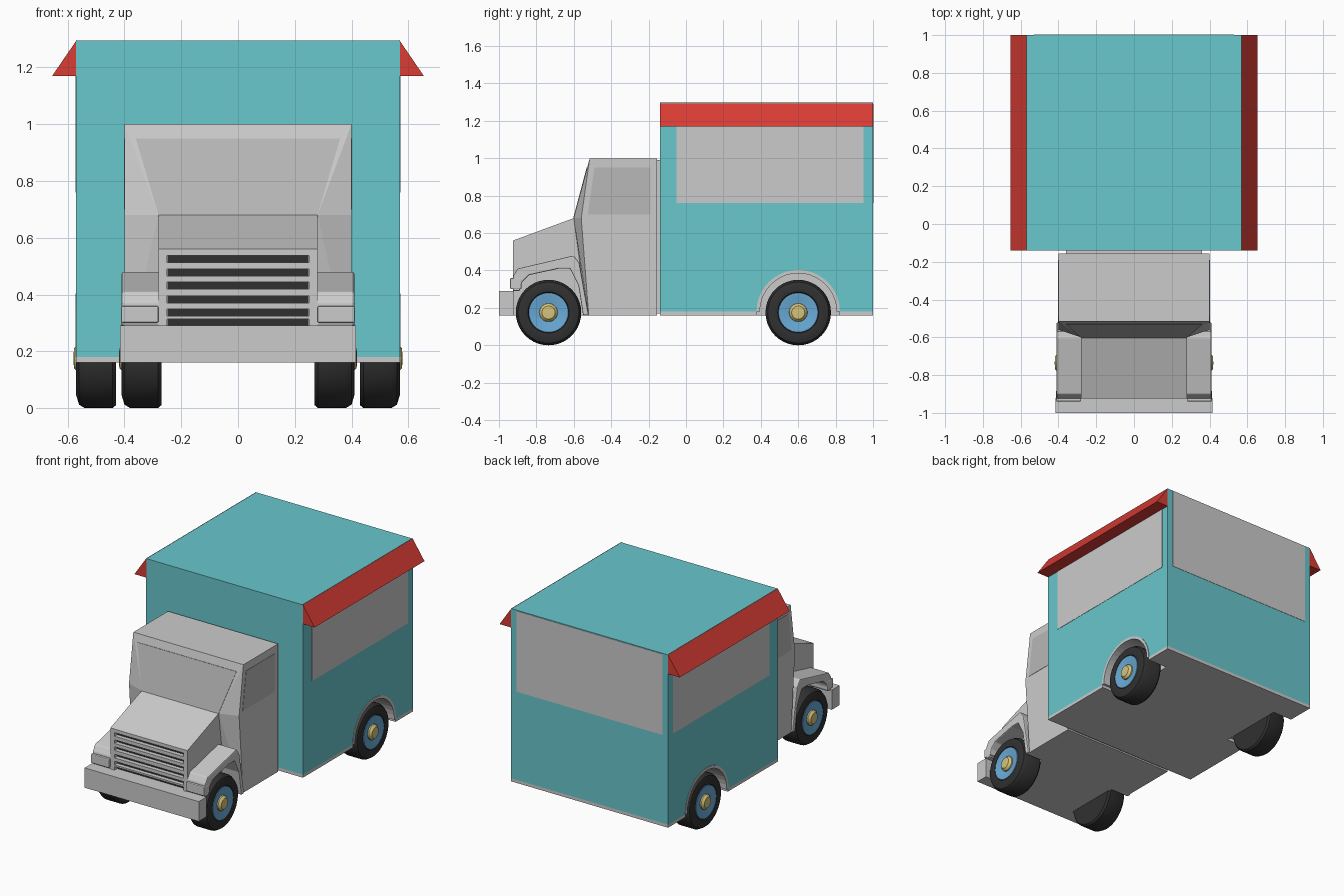
import bpy, bmesh
from math import sin, cos, pi, radians
from mathutils import Matrix, Vector

if "Cube" in bpy.data.objects:
    bpy.data.objects.remove(bpy.data.objects["Cube"])


def mat(name, r, g, b):
    m = bpy.data.materials.new(name)
    m.diffuse_color = (r, g, b, 1)
    m.use_nodes = True
    m.node_tree.nodes["Principled BSDF"].inputs["Base Color"].default_value = m.diffuse_color
    return m


TEAL = mat("teal_paint", 0.14, 0.57, 0.61)
RED = mat("red_awning", 0.70, 0.045, 0.035)
GLASS = mat("dark_glass", 0.48, 0.48, 0.48)
BLACK = mat("tyre_black", 0.03, 0.03, 0.03)
BLUE = mat("rim_blue", 0.14, 0.40, 0.67)
YELLOW = mat("hub_yellow", 0.66, 0.55, 0.20)


def finish(name, bm, material=None, mirror=False, bevel=0, smooth=False):
    bmesh.ops.recalc_face_normals(bm, faces=bm.faces)
    me = bpy.data.meshes.new(name)
    bm.to_mesh(me)
    bm.free()
    ob = bpy.data.objects.new(name, me)
    bpy.context.collection.objects.link(ob)
    if material:
        me.materials.append(material)
    if bevel:
        b = ob.modifiers.new("Bevel", 'BEVEL')
        b.width, b.segments = bevel, 2
    if smooth:
        bpy.ops.object.select_all(action='DESELECT')
        ob.select_set(True)
        bpy.context.view_layer.objects.active = ob
        bpy.ops.object.shade_smooth_by_angle(angle=radians(35))
    if mirror:
        ob.modifiers.new("Mirror", 'MIRROR')
    return ob


def prism(name, pts, x0, x1, **kw):
    """Extrude a (y, z) side profile from x0 to x1."""
    bm = bmesh.new()
    f = bm.faces.new([bm.verts.new((x0, y, z)) for y, z in pts])
    ext = bmesh.ops.extrude_face_region(bm, geom=[f])["geom"]
    bmesh.ops.translate(bm, vec=(x1 - x0, 0, 0),
                        verts=[v for v in ext if isinstance(v, bmesh.types.BMVert)])
    return finish(name, bm, **kw)


def box(name, x0, x1, y0, y1, z0, z1, **kw):
    return prism(name, [(y0, z0), (y1, z0), (y1, z1), (y0, z1)], x0, x1, **kw)


def hull(name, half_pts, **kw):
    """Convex hull of points mirrored across x = 0."""
    bm = bmesh.new()
    for x, y, z in half_pts:
        for s in (-1, 1):
            bm.verts.new((s * x, y, z))
    bmesh.ops.convex_hull(bm, input=bm.verts)
    bmesh.ops.dissolve_limit(bm, angle_limit=0.01, verts=bm.verts, edges=bm.edges)
    return finish(name, bm, **kw)


def lathe(name, profile, centre, material, steps=40):
    """Spin an (x, radius) profile about the x axis, mirrored to the other side."""
    bm = bmesh.new()
    vs = [bm.verts.new((x, 0, r)) for x, r in profile]
    es = [bm.edges.new(p) for p in zip(vs, vs[1:])]
    bmesh.ops.spin(bm, geom=vs + es, cent=(0, 0, 0), axis=(1, 0, 0),
                   angle=2 * pi, steps=steps)
    bmesh.ops.remove_doubles(bm, verts=bm.verts, dist=1e-4)
    bmesh.ops.translate(bm, vec=centre, verts=bm.verts)
    return finish(name, bm, material=material, mirror=True, smooth=True)


def arc(r, n=20, cy=0.60, cz=0.18):
    return [(cy - r * cos(pi * i / n), cz + r * sin(pi * i / n)) for i in range(n + 1)]


# Serving box with wheel arches, grey skirt and inner floor between the wheels
prism("serving_box", [(-0.14, 0.18)] + arc(0.22) + [(1.0, 0.18), (1.0, 1.295), (-0.14, 1.295)],
      -0.57, 0.57, material=TEAL)
box("front_skirt", -0.57, 0.57, -0.14, 0.38, 0.16, 0.18)
box("rear_skirt", -0.57, 0.57, 0.82, 1.0, 0.16, 0.18)
box("rear_floor", -0.43, 0.43, 0.37, 0.83, 0.16, 0.42)
prism("wheel_arch", arc(0.223) + arc(0.205)[::-1], 0.43, 0.573, mirror=True)

# Hatch panels and awnings
box("side_hatch", 0.56, 0.572, -0.05, 0.95, 0.76, 1.19, mirror=True)
box("back_hatch", -0.53, 0.53, 0.99, 1.002, 0.76, 1.29)
bm = bmesh.new()
tri = bm.faces.new([bm.verts.new(p) for p in
                    ((0.568, -0.14, 1.297), (0.655, -0.14, 1.17), (0.568, -0.14, 1.17))])
ext = bmesh.ops.extrude_face_region(bm, geom=[tri])["geom"]
bmesh.ops.translate(bm, vec=(0, 1.14, 0),
                    verts=[v for v in ext if isinstance(v, bmesh.types.BMVert)])
finish("awning", bm, material=RED, mirror=True)

# Cab with tapered front, and the narrow joint to the box
hull("cab", [(0.40, -0.155, 0.16), (0.40, -0.155, 1.0), (0.40, -0.515, 1.0),
             (0.40, -0.56, 0.68), (0.28, -0.60, 0.68), (0.40, -0.52, 0.16),
             (0.28, -0.53, 0.16)])
box("cab_joint", -0.36, 0.36, -0.16, -0.13, 0.17, 0.99)
hull("windshield", [(x, y + d, z) for d in (-0.003, 0.01) for x, y, z in
                    ((0.36, -0.528, 0.95), (0.28, -0.600, 0.68))], material=GLASS)
prism("cab_side_window", [(-0.19, 0.70), (-0.19, 0.95), (-0.49, 0.95), (-0.525, 0.70)],
      0.39, 0.402, material=GLASS, mirror=True)

# Hood: notched middle section forms the grille slots, plain cheeks at the sides
notches = []
for z in (0.302, 0.337, 0.383, 0.432, 0.478, 0.525):
    notches += [(-0.925, z - 0.012), (-0.895, z - 0.012), (-0.895, z + 0.012), (-0.925, z + 0.012)]
hood_top = [(-0.925, 0.56), (-0.60, 0.68), (-0.50, 0.68), (-0.50, 0.16)]
prism("hood_and_grille", [(-0.925, 0.16)] + notches + hood_top, -0.25, 0.25)
prism("hood_cheek", [(-0.925, 0.16)] + hood_top, 0.25, 0.28, mirror=True)
box("grille_backing", -0.249, 0.249, -0.897, -0.88, 0.29, 0.54, material=BLACK)

# Fenders, headlights and bumper
prism("front_fender",
      [(-0.925, 0.29), (-0.925, 0.37), (-0.90, 0.41), (-0.60, 0.48), (-0.57, 0.44),
       (-0.52, 0.16), (-0.55, 0.16), (-0.575, 0.32), (-0.62, 0.41), (-0.68, 0.41),
       (-0.84, 0.375), (-0.875, 0.34), (-0.89, 0.29)],
      0.27, 0.41, mirror=True, bevel=0.006)
box("headlight", 0.28, 0.412, -0.94, -0.88, 0.30, 0.36, mirror=True, bevel=0.006)
box("front_bumper", -0.415, 0.415, -1.0, -0.92, 0.16, 0.29)

# Wheels
for label, x, y in (("front", 0.34, -0.735), ("rear", 0.50, 0.60)):
    c = (x, y, 0.175)
    lathe(label + "_tyre", [(-0.07, 0), (-0.07, 0.165), (-0.058, 0.175), (0.040, 0.175),
                            (0.060, 0.163), (0.070, 0.13), (0.066, 0.11), (0.052, 0.10),
                            (0.052, 0)], c, BLACK)
    lathe(label + "_rim", [(0.045, 0.107), (0.067, 0.105), (0.067, 0.095),
                           (0.056, 0.06), (0.056, 0)], c, BLUE)
    lathe(label + "_hub", [(0.045, 0.05), (0.064, 0.048), (0.078, 0.035), (0.080, 0)],
          c, YELLOW)
